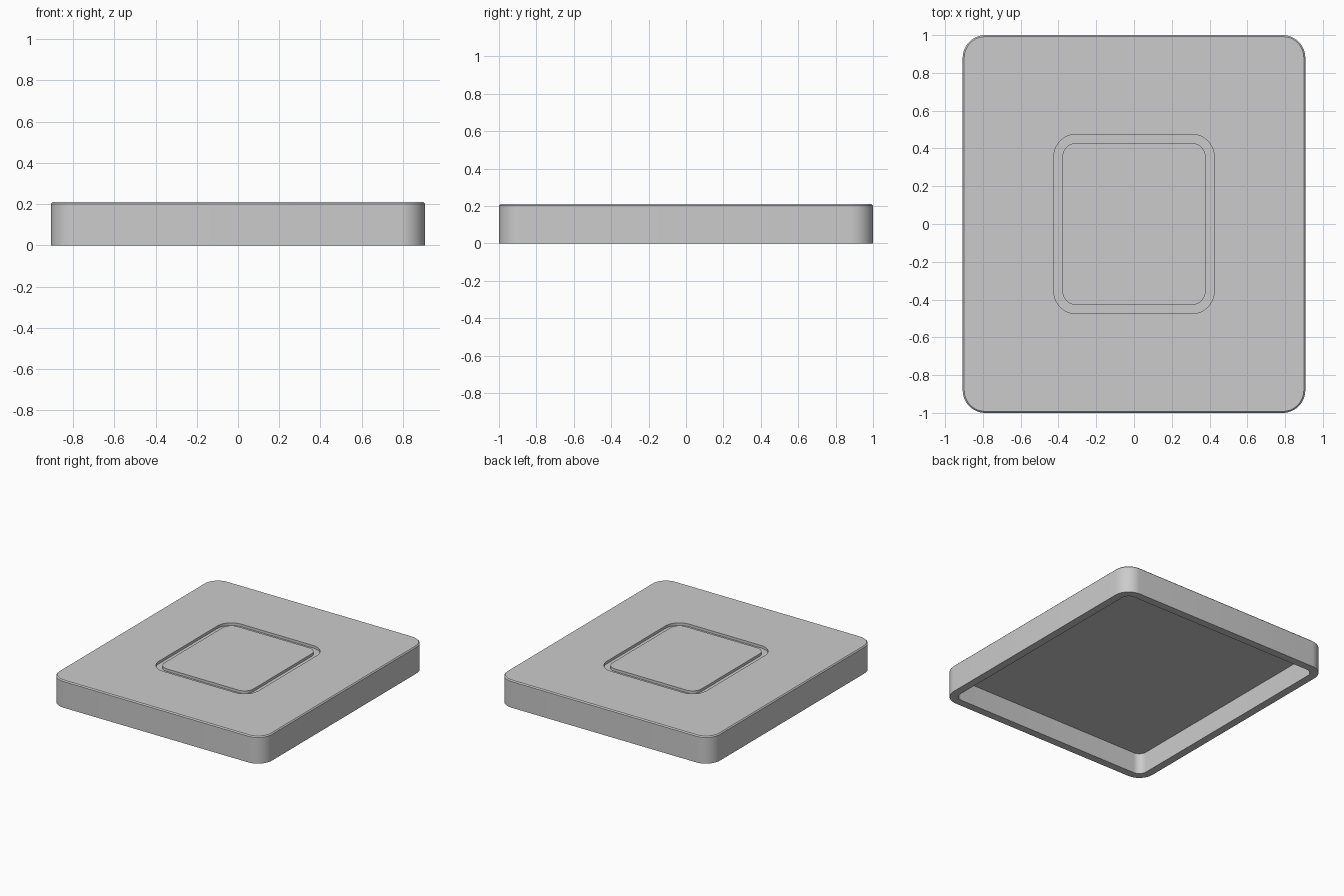
import bpy, bmesh, math

cube = bpy.data.objects.get("Cube")
if cube:
    bpy.data.objects.remove(cube)

HALF_X, HALF_Y, HEIGHT, RADIUS = 0.907, 1.0, 0.21, 0.12
WALL, CEILING, CHAMFER = 0.06, 0.16, 0.008
PAD_X, PAD_Y, PAD_RADIUS = 0.425, 0.475, 0.12
GROOVE_WIDTH, GROOVE_DEPTH = 0.046, 0.02
STEPS = 12


def rounded_ring(bm, hx, hy, radius, z):
    """Ring of vertices along a rounded rectangle."""
    ring = []
    for quarter, (sx, sy) in enumerate([(1, 1), (-1, 1), (-1, -1), (1, -1)]):
        for i in range(STEPS + 1):
            a = math.pi / 2 * (quarter + i / STEPS)
            ring.append(bm.verts.new((sx * (hx - radius) + radius * math.cos(a),
                                      sy * (hy - radius) + radius * math.sin(a), z)))
    return ring


def body_ring(inset, z):
    return HALF_X - inset, HALF_Y - inset, RADIUS - inset, z


def pad_ring(inset, z):
    return PAD_X - inset, PAD_Y - inset, PAD_RADIUS - inset, z


# Skin running from the hollow underside, round the rim, to the centre pad
floor = HEIGHT - GROOVE_DEPTH
sections = [
    body_ring(WALL, CEILING), body_ring(WALL, 0),
    body_ring(0, 0), body_ring(0, HEIGHT - CHAMFER), body_ring(CHAMFER, HEIGHT),
    pad_ring(0, HEIGHT), pad_ring(0, floor),
    pad_ring(GROOVE_WIDTH, floor), pad_ring(GROOVE_WIDTH, HEIGHT),
]
bm = bmesh.new()
rings = [rounded_ring(bm, *s) for s in sections]
for low, high in zip(rings, rings[1:]):
    n = len(low)
    for i in range(n):
        j = (i + 1) % n
        bm.faces.new((low[i], low[j], high[j], high[i]))
bm.faces.new(rings[0][::-1])
bm.faces.new(rings[-1])
bmesh.ops.recalc_face_normals(bm, faces=bm.faces)

mesh = bpy.data.meshes.new("tray_lid")
bm.to_mesh(mesh)
bm.free()
lid = bpy.data.objects.new("tray_lid", mesh)
bpy.context.collection.objects.link(lid)

# Single plain grey
grey = bpy.data.materials.new("plain_grey")
grey.use_nodes = True
colour = (0.6, 0.6, 0.6, 1)
grey.diffuse_color = colour
grey.node_tree.nodes["Principled BSDF"].inputs["Base Color"].default_value = colour
mesh.materials.append(grey)

bpy.ops.object.select_all(action="DESELECT")
lid.select_set(True)
bpy.context.view_layer.objects.active = lid
bpy.ops.object.shade_smooth_by_angle(angle=math.radians(30))
